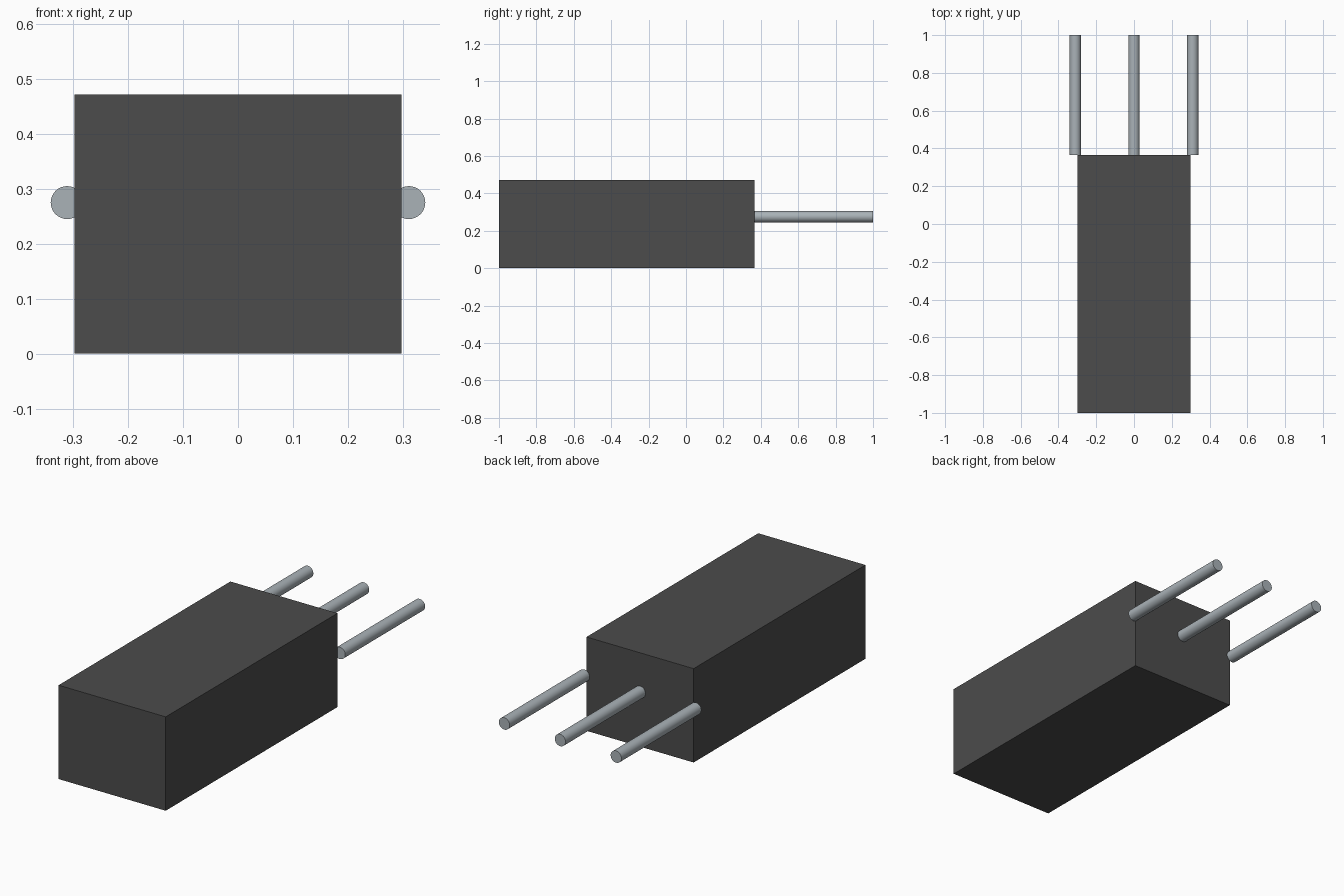
import bpy
import math

cube = bpy.data.objects.get("Cube")
if cube:
    bpy.data.objects.remove(cube, do_unlink=True)


def make_material(name, rgb):
    mat = bpy.data.materials.new(name)
    mat.use_nodes = True
    color = (*rgb, 1.0)
    mat.diffuse_color = color
    mat.node_tree.nodes["Principled BSDF"].inputs["Base Color"].default_value = color
    return mat


dark = make_material("dark grey plastic", (0.072, 0.072, 0.072))
metal = make_material("grey metal", (0.40, 0.445, 0.475))

BODY_W, BODY_H = 0.596, 0.472
FRONT, BODY_BACK, PIN_END = -1.0, 0.365, 1.0
PIN_R, PIN_Z, PIN_PITCH = 0.03, 0.275, 0.311

# Rectangular body
bpy.ops.mesh.primitive_cube_add(size=1, location=(0, (FRONT + BODY_BACK) / 2, BODY_H / 2))
body = bpy.context.object
body.name = "body"
body.scale = (BODY_W, BODY_BACK - FRONT, BODY_H)
bpy.ops.object.transform_apply(location=False, rotation=False, scale=True)
body.data.materials.append(dark)

# Three round pins leaving the back face, the outer two straddling its edges
for name, side in (("right_pin", -1), ("middle_pin", 0), ("left_pin", 1)):
    bpy.ops.mesh.primitive_cylinder_add(
        vertices=32, radius=PIN_R, depth=PIN_END - BODY_BACK,
        location=(side * PIN_PITCH, (BODY_BACK + PIN_END) / 2, PIN_Z),
        rotation=(math.pi / 2, 0, 0))
    pin = bpy.context.object
    pin.name = name
    pin.data.materials.append(metal)
    bpy.ops.object.shade_smooth_by_angle(angle=math.radians(30))
